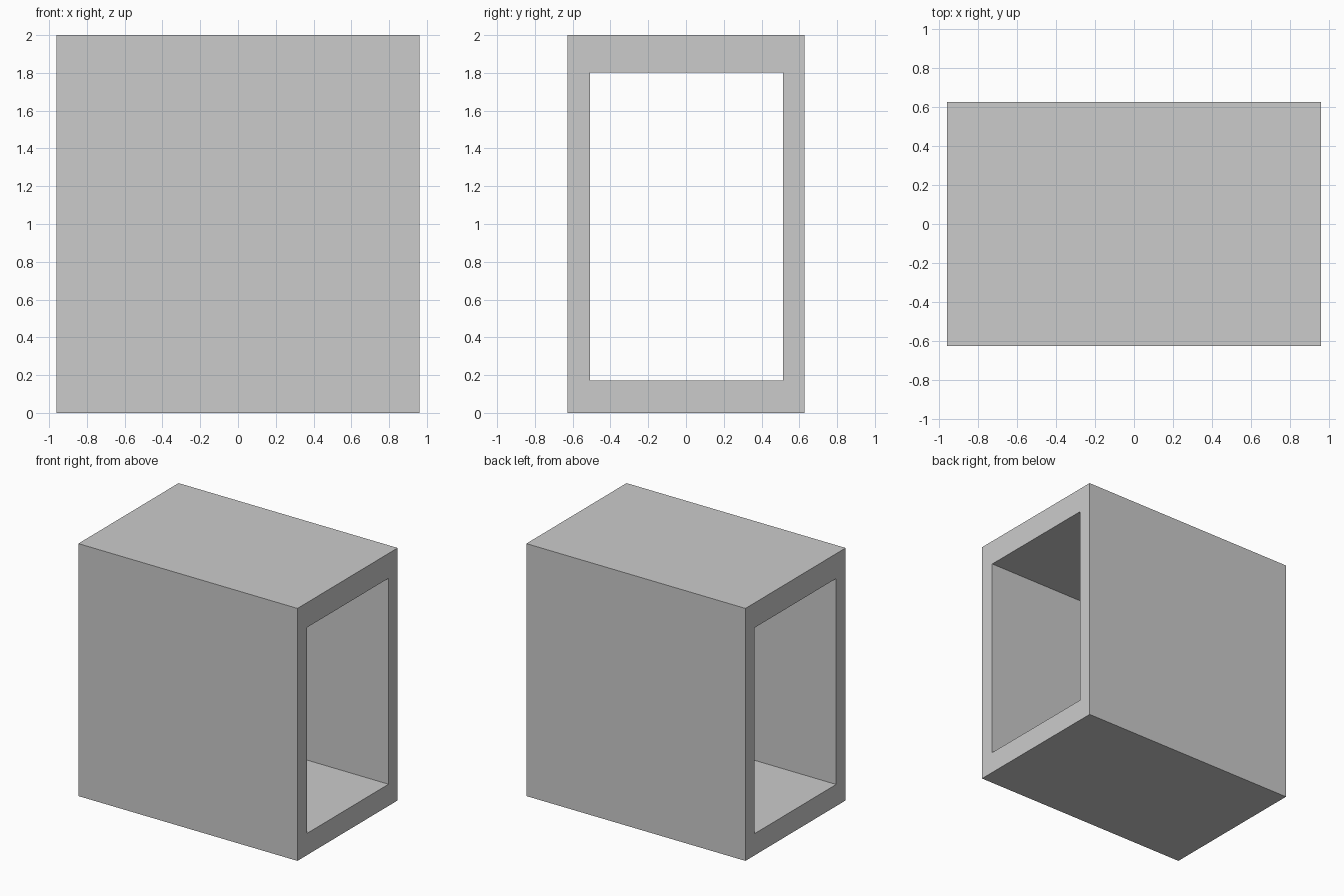
import bpy, bmesh

if "Cube" in bpy.data.objects:
    bpy.data.objects.remove(bpy.data.objects["Cube"])

HALF_LENGTH = 0.96
OUTER = (-0.627, 0.627, 0.0, 2.0)       # y min, y max, z min, z max
INNER = (-0.508, 0.513, 0.172, 1.803)


def rectangle(bm, bounds, x):
    y0, y1, z0, z1 = bounds
    return [bm.verts.new((x, y, z)) for y, z in ((y0, z0), (y1, z0), (y1, z1), (y0, z1))]


# Rectangular sleeve: a frame profile swept along x, open at both ends
bm = bmesh.new()
outer = rectangle(bm, OUTER, -HALF_LENGTH)
inner = rectangle(bm, INNER, -HALF_LENGTH)
frame = []
for i in range(4):
    j = (i + 1) % 4
    frame.append(bm.faces.new((outer[i], outer[j], inner[j], inner[i])))
swept = bmesh.ops.extrude_face_region(bm, geom=frame, use_keep_orig=True)
moved = [g for g in swept["geom"] if isinstance(g, bmesh.types.BMVert)]
bmesh.ops.translate(bm, verts=moved, vec=(2 * HALF_LENGTH, 0, 0))
bmesh.ops.recalc_face_normals(bm, faces=bm.faces)

mesh = bpy.data.meshes.new("open_sleeve")
bm.to_mesh(mesh)
bm.free()
sleeve = bpy.data.objects.new("open_sleeve", mesh)
bpy.context.collection.objects.link(sleeve)
